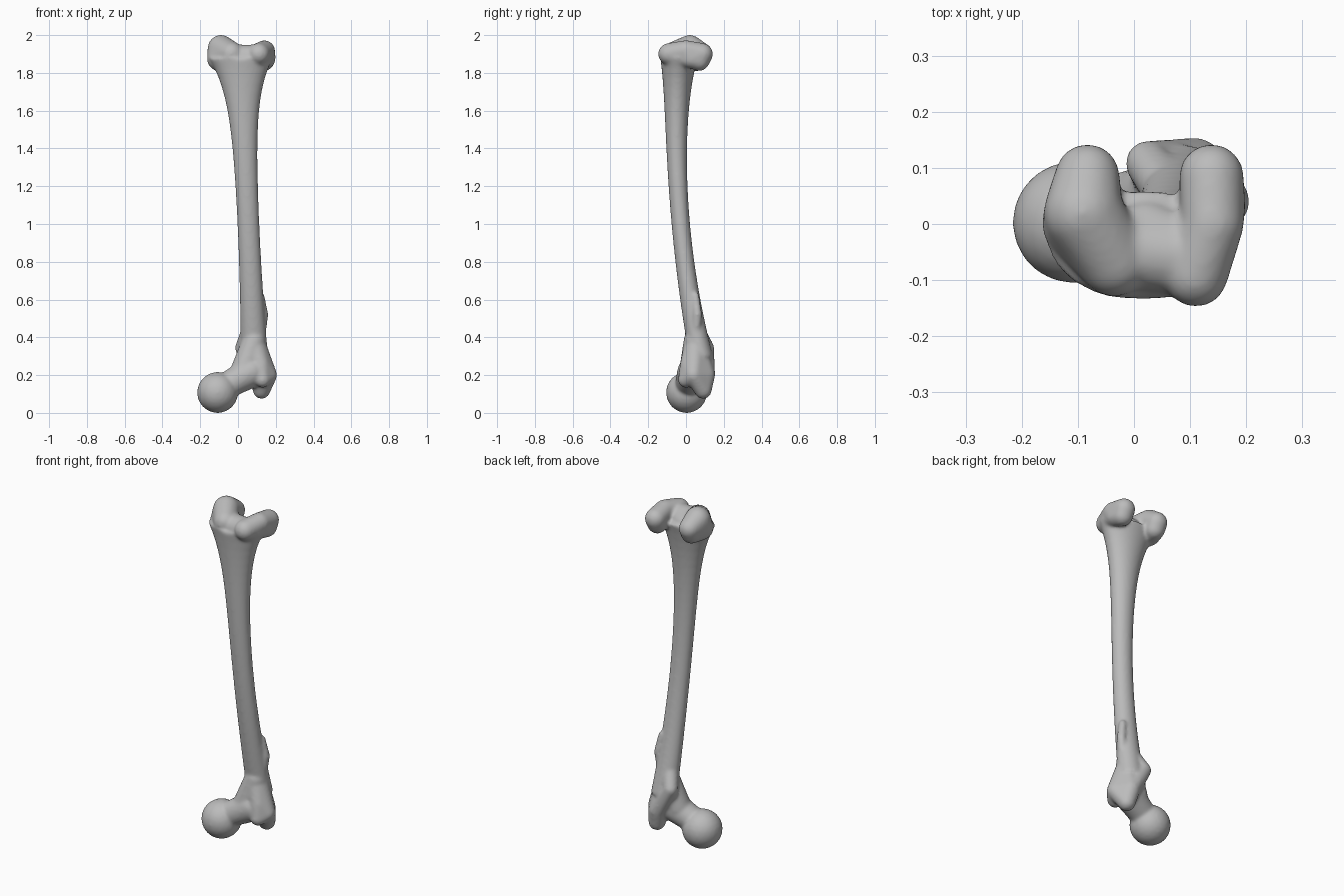
import bpy, bmesh
from math import cos, sin, tau
from mathutils import Vector

cube = bpy.data.objects.get("Cube")
if cube:
    bpy.data.objects.remove(cube, do_unlink=True)

# Single flat bone colour
bone_mat = bpy.data.materials.new("bone_grey")
bone_mat.use_nodes = True
grey = (0.5, 0.5, 0.5, 1)
bone_mat.diffuse_color = grey
bone_mat.node_tree.nodes["Principled BSDF"].inputs["Base Color"].default_value = grey

bone_mesh = bpy.data.meshes.new("thigh_bone")
bone_bm = bmesh.new()

# Points of a unit ball, shared by every rounded part
ball_bm = bmesh.new()
bmesh.ops.create_icosphere(ball_bm, subdivisions=3, radius=1)
ball_points = [vert.co.copy() for vert in ball_bm.verts]
ball_bm.free()


def add_hull(*balls):
    """Stretch a closed convex skin around balls given as (x, y, z, radius)."""
    skin = bmesh.new()
    for x, y, z, radius in balls:
        for point in ball_points:
            skin.verts.new(Vector((x, y, z)) + point * radius)
    bmesh.ops.convex_hull(skin, input=skin.verts[:])
    inner = [vert for vert in skin.verts if not vert.link_faces]
    bmesh.ops.delete(skin, geom=inner, context="VERTS")
    skin_mesh = bpy.data.meshes.new("part_skin")
    skin.to_mesh(skin_mesh)
    skin.free()
    bone_bm.from_mesh(skin_mesh)
    bpy.data.meshes.remove(skin_mesh)


def shaft_ring(z, sides=32):
    """One oval of the shaft: leaning sideways, bowed forward, flared at the top."""
    thickening = 0.03 * (z - 1) ** 2
    flare = 0.1 * (z / 1.9) ** 11
    centre_x = 0.1 - 0.045 * z
    centre_y = 0.09 * (z - 1.5) ** 2 - 0.05
    half_width = 0.058 + thickening + flare
    half_depth = 0.049 + thickening + flare * 0.3
    ring = []
    for side in range(sides):
        angle = tau * side / sides
        ring.append(bone_bm.verts.new((centre_x + half_width * cos(angle),
                                       centre_y + half_depth * sin(angle), z)))
    return ring


def add_shaft(bottom, top, steps):
    """Skin the shaft rings from bottom to top and close both ends."""
    rings = [shaft_ring(bottom + (top - bottom) * step / steps) for step in range(steps + 1)]
    for lower, upper in zip(rings, rings[1:]):
        for side in range(len(lower)):
            bone_bm.faces.new((lower[side - 1], lower[side], upper[side], upper[side - 1]))
    bone_bm.faces.new(rings[0])
    bone_bm.faces.new(rings[-1])


def add_condyle(back_x, crown, side, front):
    """A rounded runner: two back balls, then a crown and side leading to the front."""
    back_upper = (back_x, 0.085, 1.9, 0.058)
    back_lower = (back_x, 0.07, 1.865, 0.055)
    add_hull(back_upper, back_lower, crown, side)
    add_hull(crown, side, front)


add_shaft(bottom=0.3, top=1.88, steps=30)

# Knee end: inner condyle, outer condyle and the groove between them
inner_front = (-0.035, -0.065, 1.9, 0.065)
outer_front = (0.11, -0.09, 1.9, 0.058)
add_condyle(-0.083, crown=(-0.09, 0.02, 1.93, 0.071),
            side=(-0.097, 0, 1.875, 0.067), front=inner_front)
add_condyle(0.138, crown=(0.14, 0, 1.917, 0.056),
            side=(0.146, 0.03, 1.875, 0.053), front=outer_front)
groove_inner = (-0.03, -0.045, 1.88, 0.07)
groove_outer = (0.09, -0.058, 1.88, 0.07)
groove_back = (0.02, -0.01, 1.87, 0.055)
add_hull(groove_inner, groove_outer, groove_back)

# Hip end: ball head, neck and the spread of the shaft above it
head = (-0.108, 0.003, 0.108, 0.109)
neck_inner = (-0.06, 0.01, 0.145, 0.07)
neck_outer = (0.07, 0.035, 0.215, 0.082)
spread_low = (0.03, 0.035, 0.215, 0.073)
spread_mid = (0.06, 0.05, 0.29, 0.068)
spread_high = (0.085, 0.05, 0.38, 0.063)
add_hull(head)
add_hull(neck_inner, neck_outer)
add_hull(spread_low, spread_mid, spread_high)

# Large outer trochanter
outer_corner = (0.16, 0.04, 0.2, 0.047)
lower_tip = (0.125, 0.09, 0.12, 0.046)
back_swell = (0.11, 0.103, 0.2, 0.051)
front_swell = (0.12, 0.02, 0.25, 0.053)
front_knob = (0.13, 0, 0.175, 0.042)
root = (0.09, 0.05, 0.34, 0.065)
add_hull(outer_corner, lower_tip, back_swell, front_swell, root)
add_hull(front_knob, outer_corner, front_swell)

# Small inner trochanter and the crest joining it to the large one
small_knob = (0.025, 0.108, 0.345, 0.041)
small_upper = (0.06, 0.06, 0.43, 0.045)
small_lower = (0.06, 0.07, 0.26, 0.045)
add_hull(small_knob, small_upper, small_lower)
add_hull(small_knob, back_swell)

# Low bump on the outer side of the shaft
bump_peak = (0.136, 0.06, 0.52, 0.025)
bump_upper = (0.12, 0.05, 0.62, 0.02)
bump_lower = (0.125, 0.055, 0.44, 0.025)
add_hull(bump_peak, bump_upper, bump_lower)

bmesh.ops.recalc_face_normals(bone_bm, faces=bone_bm.faces[:])
bone_bm.to_mesh(bone_mesh)
bone_bm.free()
bone_mesh.materials.append(bone_mat)
bone = bpy.data.objects.new("thigh_bone", bone_mesh)
bpy.context.collection.objects.link(bone)

# Fuse all parts into one smooth skin and soften the joins
fuse = bone.modifiers.new("fuse", "REMESH")
fuse.mode = "VOXEL"
fuse.voxel_size = 0.008
fuse.use_smooth_shade = True
soften = bone.modifiers.new("soften", "SMOOTH")
soften.factor = 0.5
soften.iterations = 10
